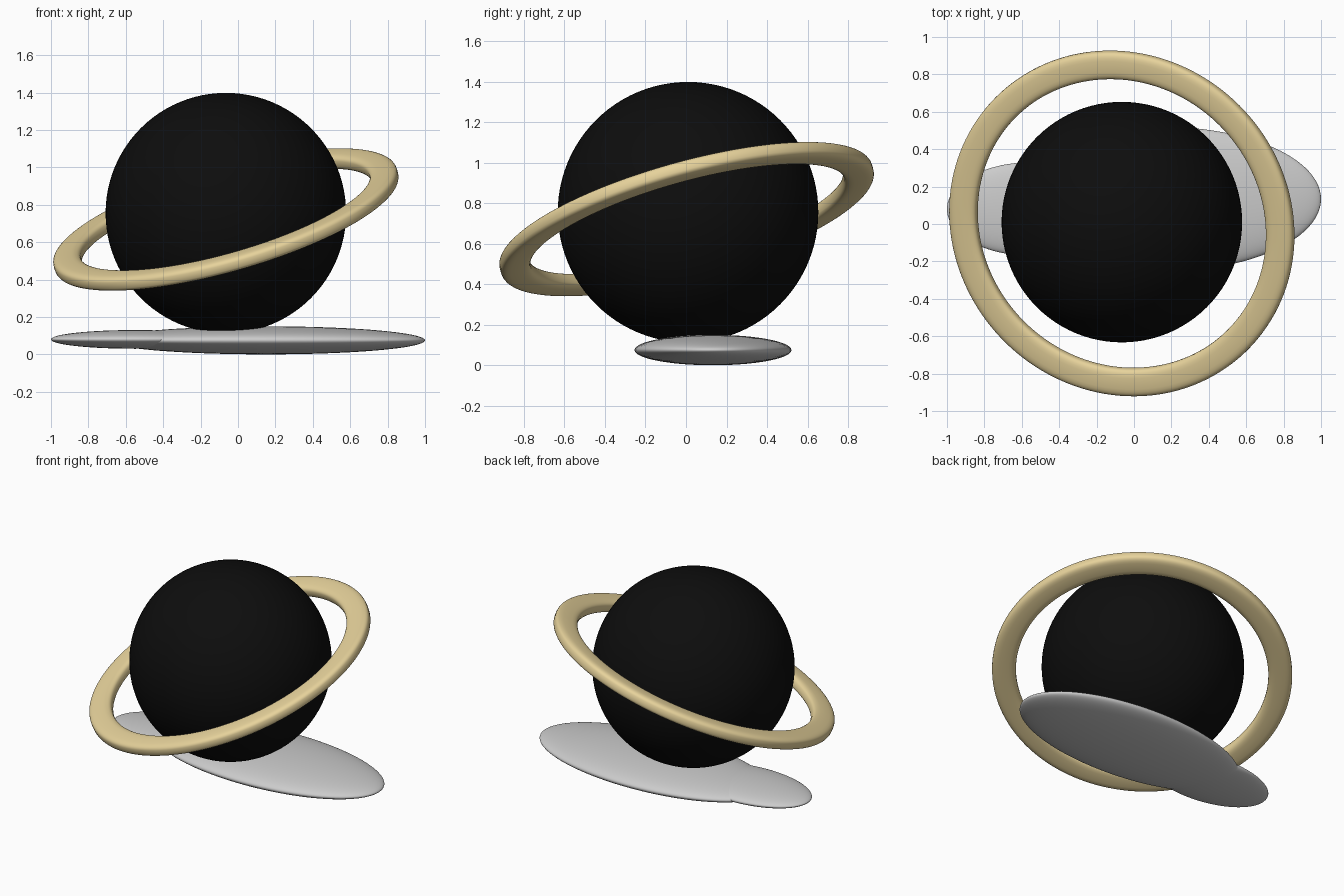
import bpy, bmesh, math
from mathutils import Vector

if "Cube" in bpy.data.objects:
    bpy.data.objects.remove(bpy.data.objects["Cube"])


def material(name, rgb):
    m = bpy.data.materials.new(name)
    m.diffuse_color = (*rgb, 1)
    m.use_nodes = True
    m.node_tree.nodes["Principled BSDF"].inputs["Base Color"].default_value = m.diffuse_color
    return m


def ellipsoid(name, center, radii, mat=None):
    bpy.ops.mesh.primitive_uv_sphere_add(segments=96, ring_count=48, location=center)
    o = bpy.context.object
    o.name = name
    o.scale = radii
    bpy.ops.object.transform_apply(location=False, rotation=False, scale=True)
    bpy.ops.object.shade_smooth()
    if mat:
        o.data.materials.append(mat)
    return o


def ring(name, center, normal, radius, half_w, half_t, mat, segs=144, sides=28, power=3.2):
    # rounded-rectangle section swept round the axis
    bm = bmesh.new()
    rows = []
    for i in range(segs):
        a = 2 * math.pi * i / segs
        row = []
        for j in range(sides):
            b = 2 * math.pi * j / sides
            c, s = math.cos(b), math.sin(b)
            r = radius + half_w * math.copysign(abs(c) ** (2 / power), c)
            z = half_t * math.copysign(abs(s) ** (2 / power), s)
            row.append(bm.verts.new((r * math.cos(a), r * math.sin(a), z)))
        rows.append(row)
    for i in range(segs):
        p, q = rows[i], rows[(i + 1) % segs]
        for j in range(sides):
            k = (j + 1) % sides
            bm.faces.new((p[j], q[j], q[k], p[k])).smooth = True
    bmesh.ops.recalc_face_normals(bm, faces=bm.faces)
    me = bpy.data.meshes.new(name)
    bm.to_mesh(me)
    bm.free()
    o = bpy.data.objects.new(name, me)
    bpy.context.collection.objects.link(o)
    o.location = center
    o.rotation_mode = 'QUATERNION'
    o.rotation_quaternion = Vector((0, 0, 1)).rotation_difference(Vector(normal))
    me.materials.append(mat)
    return o


black = material("black", (0.004, 0.004, 0.004))
gold = material("sand_gold", (0.8, 0.65, 0.33))

# Planet ball
ellipsoid("planet", (-0.065, 0.01, 0.755), (0.643, 0.643, 0.643), black)

# Tilted flat ring, low at the front left
ring("planet_ring", (-0.065, 0.003, 0.721), (-0.265, -0.26, 0.928),
     0.878, 0.076, 0.042, gold)

# Puddle-like base of two flattened blobs
ellipsoid("base_large", (0.15, 0.133, 0.075), (0.85, 0.387, 0.075))
ellipsoid("base_small", (-0.55, 0.08, 0.08), (0.45, 0.25, 0.05))
